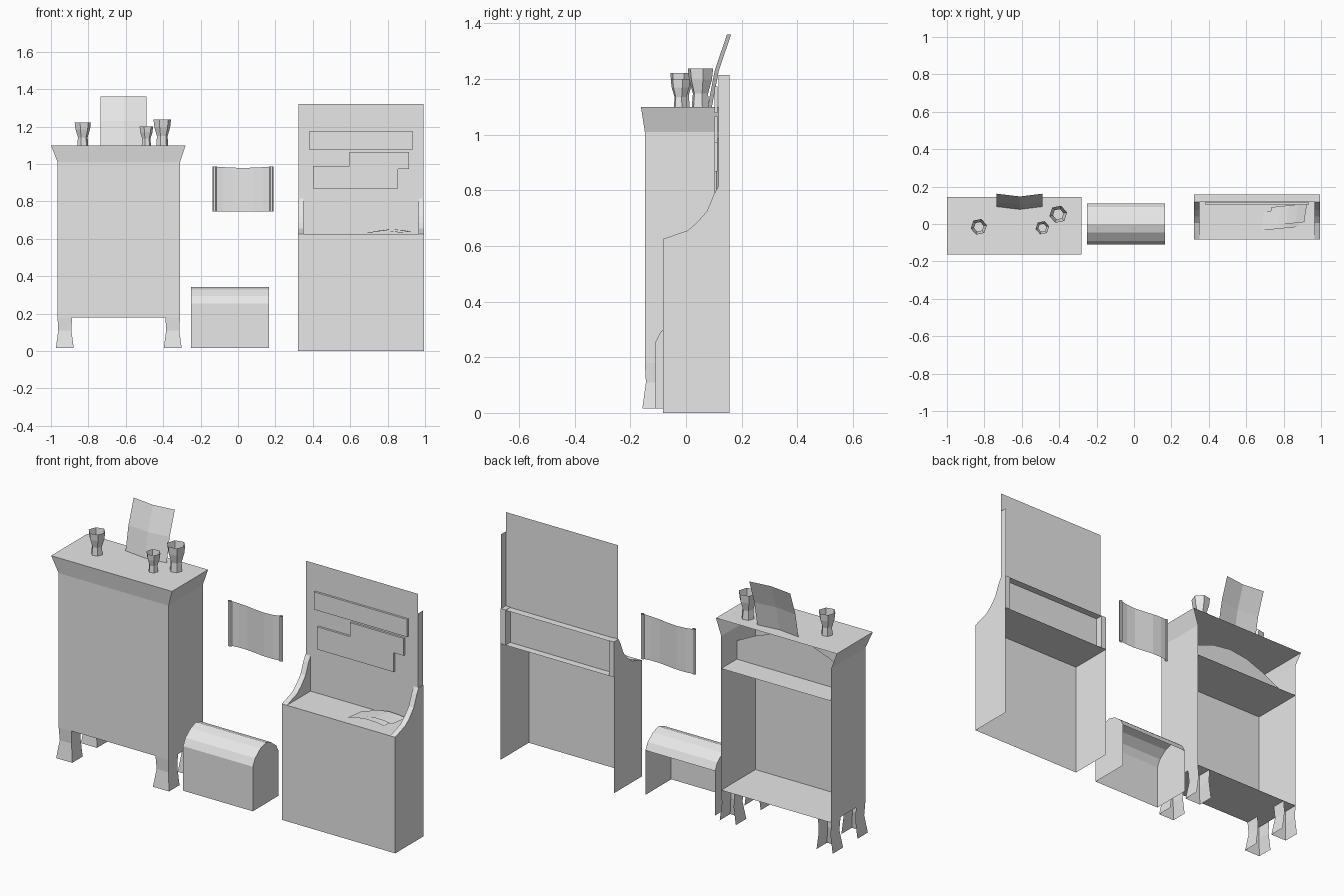
import bpy
import math

if "Cube" in bpy.data.objects:
    bpy.data.objects.remove(bpy.data.objects["Cube"], do_unlink=True)

grey = bpy.data.materials.new("plain_grey")
grey.use_nodes = True
grey.diffuse_color = (0.8, 0.8, 0.8, 1)
grey.node_tree.nodes["Principled BSDF"].inputs["Base Color"].default_value = (0.8, 0.8, 0.8, 1)


def mesh(name, verts, faces):
    me = bpy.data.meshes.new(name)
    me.from_pydata(verts, [], faces)
    me.materials.append(grey)
    ob = bpy.data.objects.new(name, me)
    bpy.context.collection.objects.link(ob)
    return ob


def box(name, x, y, z, skip=""):
    """Box from three ranges, leaving out the named sides."""
    v = [(a, b, c) for a in x for b in y for c in z]
    sides = dict(left=(4, 6, 7, 5), right=(0, 1, 3, 2), front=(0, 4, 5, 1),
                 back=(2, 3, 7, 6), bottom=(0, 2, 6, 4), top=(1, 5, 7, 3))
    return mesh(name, v, [f for k, f in sides.items() if k not in skip.split()])


def sweep_x(name, profile, x, closed=True, caps=True):
    """Sweep a y-z outline along x."""
    n = len(profile)
    v = [(a, y, z) for a in x for y, z in profile]
    f = [(i, n + i, n + (i + 1) % n, (i + 1) % n) for i in range(n if closed else n - 1)]
    if caps:
        f += [tuple(range(n)), tuple(reversed(range(n, 2 * n)))]
    return mesh(name, v, f)


def loft(name, rings, faces_per_ring, cap_last=False):
    """Join rings of equal point count, using the listed segments."""
    n = len(rings[0])
    v = [p for r in rings for p in r]
    f = [(k * n + i, k * n + (i + 1) % n, (k + 1) * n + (i + 1) % n, (k + 1) * n + i)
         for k in range(len(rings) - 1) for i in faces_per_ring]
    if cap_last:
        f.append(tuple(range(len(v) - n, len(v))))
    return mesh(name, v, f)


def rect(x0, x1, y0, y1, z):
    return [(x0, y0, z), (x1, y0, z), (x1, y1, z), (x0, y1, z)]


# Tall cabinet: open-backed body with a flared crown
CX0, CX1, CY0, CY1 = -0.965, -0.31, -0.148, 0.143
loft("cabinet_body", [rect(CX0, CX1, CY0, CY1, 0.18), rect(CX0, CX1, CY0, CY1, 1.01),
                      rect(-1.0, -0.28, -0.162, 0.145, 1.1)], (0, 1, 3), cap_last=True)
for name, z in (("cabinet_floor", 0.18), ("cabinet_shelf", 0.835)):
    mesh(name, rect(CX0, CX1, CY0, CY1, z), [(0, 1, 2, 3)])

# Arched board standing on the inner shelf
arch = [(CX0, 0.835), (CX1, 0.835)]
for i in range(7):
    t = i / 6
    arch.append((CX1 + (CX0 - CX1) * t, 0.935 + 0.11 * math.sin(math.pi * t)))
mesh("cabinet_arched_board", [(x, 0.01, z) for x, z in arch], [tuple(range(len(arch)))])

# Four flared legs, open at the rear
for side, x0 in (("right", CX0), ("left", CX1 - 0.078)):
    for end, y0 in (("front", CY0), ("back", CY1 - 0.08)):
        rings = []
        for z, g in ((0.18, 0), (0.11, -0.004), (0.015, 0.009)):
            rings.append(rect(x0 - g, x0 + 0.078 + g, y0 - g, y0 + 0.08, z))
        loft(f"cabinet_leg_{end}_{side}", rings, (0, 1, 3))

# Six-sided vases with open tops
VASE = ((0.68, 0), (0.6, 0.35), (0.9, 0.7), (1, 1))
for i, (x, y, r, h) in enumerate(((-0.83, -0.015, 0.044, 0.122),
                                  (-0.49, -0.02, 0.037, 0.1),
                                  (-0.405, 0.052, 0.048, 0.138))):
    rings = []
    for k, t in reversed(VASE):
        rings.append([(x + r * k * math.cos(math.tau * a / 6 + 0.2),
                       y + r * k * math.sin(math.tau * a / 6 + 0.2), 1.1 + h * t) for a in range(6)])
    loft(f"vase_{i + 1}", rings, range(6), cap_last=True)

# Leaning picture with a light crease down the middle
rows = []
for z, y in ((1.1, 0.093), (1.23, 0.118), (1.36, 0.162)):
    rows.append([(-0.735, y, z), (-0.61, y - 0.015, z), (-0.49, y, z)])
loft("leaning_picture", rows, (0, 1))

# Hanging scroll: bowed sheet with a small roll at each end
rows = [[(-0.135 + 0.0542 * i, 0.112 + 0.008 * math.sin(math.pi * i / 3),
          z - s * math.sin(math.pi * i / 6)) for i in range(7)]
        for z, s in ((0.745, 0), (0.987, 0.008))]
loft("hanging_scroll_sheet", rows, range(6))
for side, x in (("right", -0.125), ("left", 0.18)):
    rings = [[(x + 0.011 * math.cos(math.tau * a / 6), 0.11 + 0.009 * math.sin(math.tau * a / 6), z)
              for a in range(6)] for z in (0.745, 0.987)]
    loft(f"hanging_scroll_roll_{side}", rings, range(6))

# Chest with a rounded lid, open at the back and bottom
lid = [(-0.11, 0.255), (-0.09, 0.293), (-0.045, 0.328), (0.0, 0.342),
       (0.045, 0.328), (0.09, 0.293), (0.11, 0.255)]
sweep_x("chest_shell", [(-0.11, 0.015)] + lid, (-0.25, 0.165), closed=False, caps=False)
for side, x in (("right", -0.25), ("left", 0.165)):
    outline = [(-0.11, 0.015)] + lid + [(0.11, 0.015)]
    mesh(f"chest_end_{side}", [(x, y, z) for y, z in outline], [tuple(range(len(outline)))])

# Desk: open-backed base with curved cheeks
DX0, DX1, DY0, DY1, DZ = 0.32, 0.995, -0.083, 0.157, 0.625
box("desk_base", (DX0, DX1), (DY0, DY1), (0, DZ), "back bottom")
cheek = [(DY0, DZ), (-0.04, 0.64), (0.005, 0.655), (0.04, 0.685), (0.075, 0.725),
         (0.1, 0.785), (0.117, 0.815), (DY1, 0.815), (DY1, DZ)]
for side, x in (("right", (DX0, DX0 + 0.03)), ("left", (DX1 - 0.03, DX1))):
    sweep_x(f"desk_cheek_{side}", cheek, x)

# Backboard, its rear ledge and side returns
mesh("desk_backboard", [(DX0 + 0.003, 0.117, DZ), (DX1 - 0.003, 0.117, DZ),
                        (DX1 - 0.003, 0.117, 1.32), (DX0 + 0.003, 0.117, 1.32)], [(0, 1, 2, 3)])
mesh("desk_rear_ledge", rect(DX0, DX1, 0.117, DY1, 0.813), [(0, 1, 2, 3)])
mesh("desk_side_return", [(DX1 - 0.003, y, z) for y, z in
                          ((0.117, 0.813), (DY1, 0.813), (DY1, 1.215), (0.117, 1.215))], [(0, 1, 2, 3)])

# Three strips pinned to the backboard
for i, (x0, x1, z0, z1) in enumerate(((0.38, 0.935, 1.078, 1.173), (0.595, 0.915, 0.972, 1.065),
                                      (0.4, 0.855, 0.868, 0.99))):
    box(f"pinned_strip_{i + 1}", (x0, x1), (0.103, 0.114), (z0, z1))

# Loose curled sheets lying on the desk
for i, (x, y, w, d, z) in enumerate(((0.68, -0.035, 0.2, 0.1, 0.63), (0.72, -0.01, 0.19, 0.1, 0.637))):
    rows = [[(x + w * t / 4 + 0.015 * s, y + d * s + 0.02 * t / 4,
              z + 0.013 * math.sin(math.pi * t / 4)) for t in range(5)] for s in (0, 1)]
    loft(f"loose_sheet_{i + 1}", rows, range(4))
